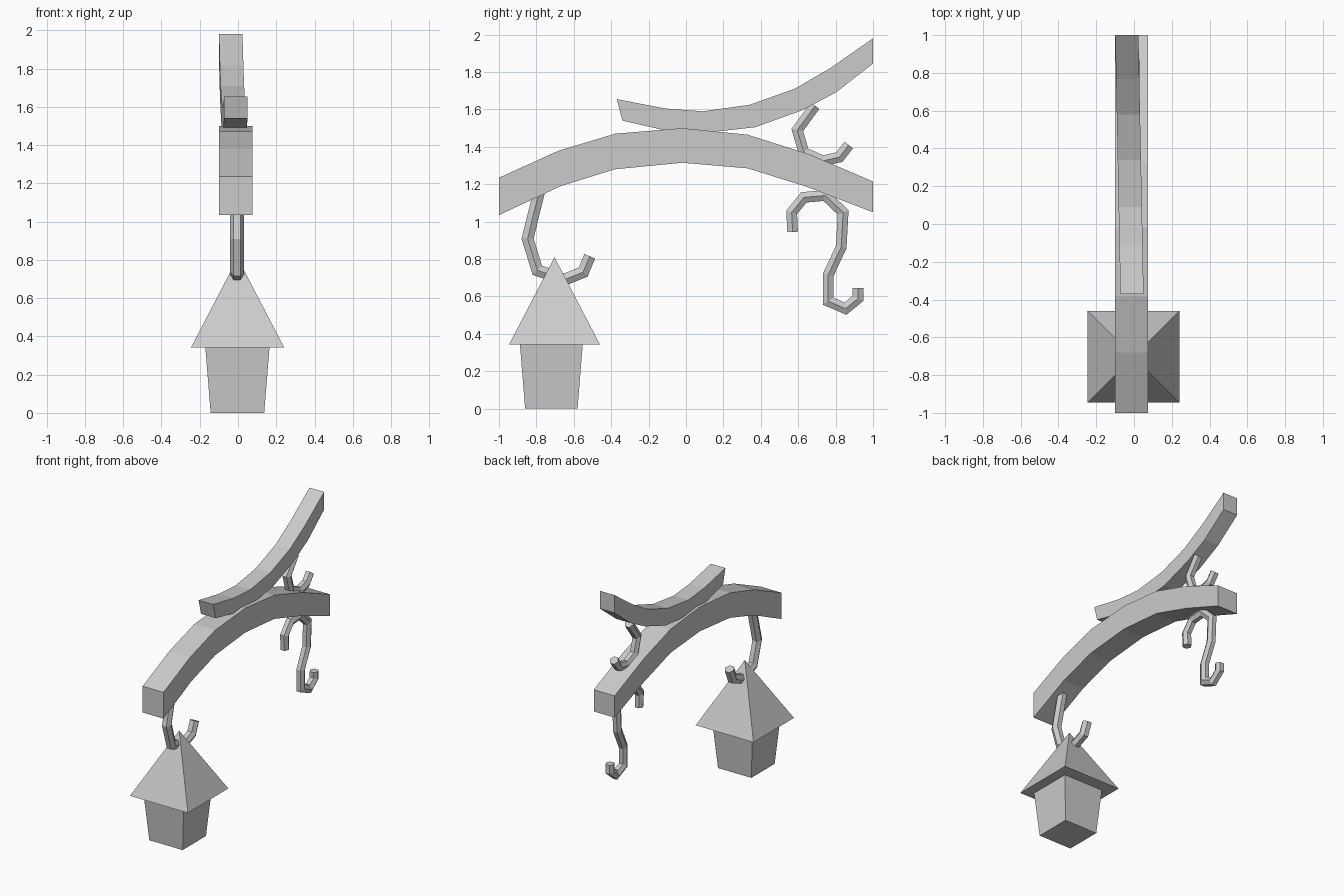
import bpy, bmesh, math
from mathutils import Vector

if "Cube" in bpy.data.objects:
    bpy.data.objects.remove(bpy.data.objects["Cube"])

grey = bpy.data.materials.new("plain grey")
grey.use_nodes = True
colour = (0.6, 0.6, 0.6, 1)
grey.diffuse_color = colour
grey.node_tree.nodes["Principled BSDF"].inputs["Base Color"].default_value = colour


def skin(name, rings, closed_ends=True):
    """Join matching cross-section rings into one flat-shaded solid."""
    bm = bmesh.new()
    loops = [[bm.verts.new(p) for p in ring] for ring in rings]
    for a, b in zip(loops, loops[1:]):
        n = len(a)
        for i in range(n):
            j = (i + 1) % n
            bm.faces.new((a[i], a[j], b[j], b[i]))
    bm.faces.new(loops[0])
    bm.faces.new(loops[-1])
    bmesh.ops.remove_doubles(bm, verts=bm.verts, dist=1e-5)
    bmesh.ops.recalc_face_normals(bm, faces=bm.faces)
    mesh = bpy.data.meshes.new(name)
    bm.to_mesh(mesh)
    bm.free()
    mesh.materials.append(grey)
    obj = bpy.data.objects.new(name, mesh)
    bpy.context.collection.objects.link(obj)
    return obj


def beam(name, top, bottom, x_at, width):
    """Square-cut beam swept along y; x_at gives its centre line."""
    rings = []
    for (yt, zt), (yb, zb) in zip(top, bottom):
        rings.append([(x_at(yt) - width / 2, yt, zt), (x_at(yt) + width / 2, yt, zt),
                      (x_at(yb) + width / 2, yb, zb), (x_at(yb) - width / 2, yb, zb)])
    return skin(name, rings)


def hook(name, path, x=-0.005, radius=0.036, sides=6):
    """Faceted rod with mitred bends, lying in the y-z plane."""
    pts = [Vector((x, y, z)) for y, z in path]
    side = Vector((1, 0, 0))
    rings = []
    for i, p in enumerate(pts):
        before = (p - pts[max(i - 1, 0)]).normalized()
        after = (pts[min(i + 1, len(pts) - 1)] - p).normalized()
        tangent = (before + after).normalized()
        stretch = 1 / max(tangent.dot(after if after.length else before), 0.5)
        across = tangent.cross(side) * stretch
        rings.append([p + radius * (math.cos(t) * side + math.sin(t) * across)
                      for t in (2 * math.pi * k / sides for k in range(sides))])
    return skin(name, rings)


def frustum(name, centre, sections):
    """Square tapered block from (half width, height) sections."""
    cx, cy = centre
    corners = ((-1, -1), (1, -1), (1, 1), (-1, 1))
    return skin(name, [[(cx + h * sx, cy + h * sy, z) for sx, sy in corners]
                       for h, z in sections])


# Arched main beam
beam("lower_beam",
     [(-1, 1.235), (-.68, 1.38), (-.38, 1.47), (-.02, 1.5), (.33, 1.465), (.66, 1.36), (1, 1.215)],
     [(-1, 1.035), (-.67, 1.19), (-.38, 1.28), (-.02, 1.315), (.33, 1.285), (.65, 1.185), (1, 1.05)],
     lambda y: -0.013, 0.175)

# Upswept branch resting on the beam, turned slightly sideways
beam("upper_beam",
     [(-.37, 1.655), (-.11, 1.605), (.09, 1.59), (.34, 1.625), (.58, 1.71), (.77, 1.82), (1, 1.98)],
     [(-.34, 1.54), (-.12, 1.49), (.1, 1.475), (.37, 1.505), (.62, 1.595), (.8, 1.69), (1, 1.845)],
     lambda y: -0.018 - 0.02 * y, 0.123)

# Hooks
hook("lantern_hook", [(-.775, 1.2), (-.847, .91), (-.795, .74), (-.65, .69),
                      (-.55, .73), (-.515, .815)])
hook("hanging_hook", [(.57, .945), (.565, 1.05), (.63, 1.13), (.745, 1.14), (.84, 1.05),
                      (.83, .865), (.76, .715), (.76, .575), (.853, .535), (.92, .59), (.92, .645)],
     radius=0.033)
hook("upper_hook", [(.69, 1.62), (.595, 1.49), (.63, 1.37), (.73, 1.325),
                    (.82, 1.345), (.87, 1.41)], radius=0.033)

# Lantern
frustum("lantern_roof", (-.002, -.703), [(.243, .343), (0.000001, .81)])
frustum("lantern_body", (-.003, -.72), [(.14, 0), (.168, .345)])
